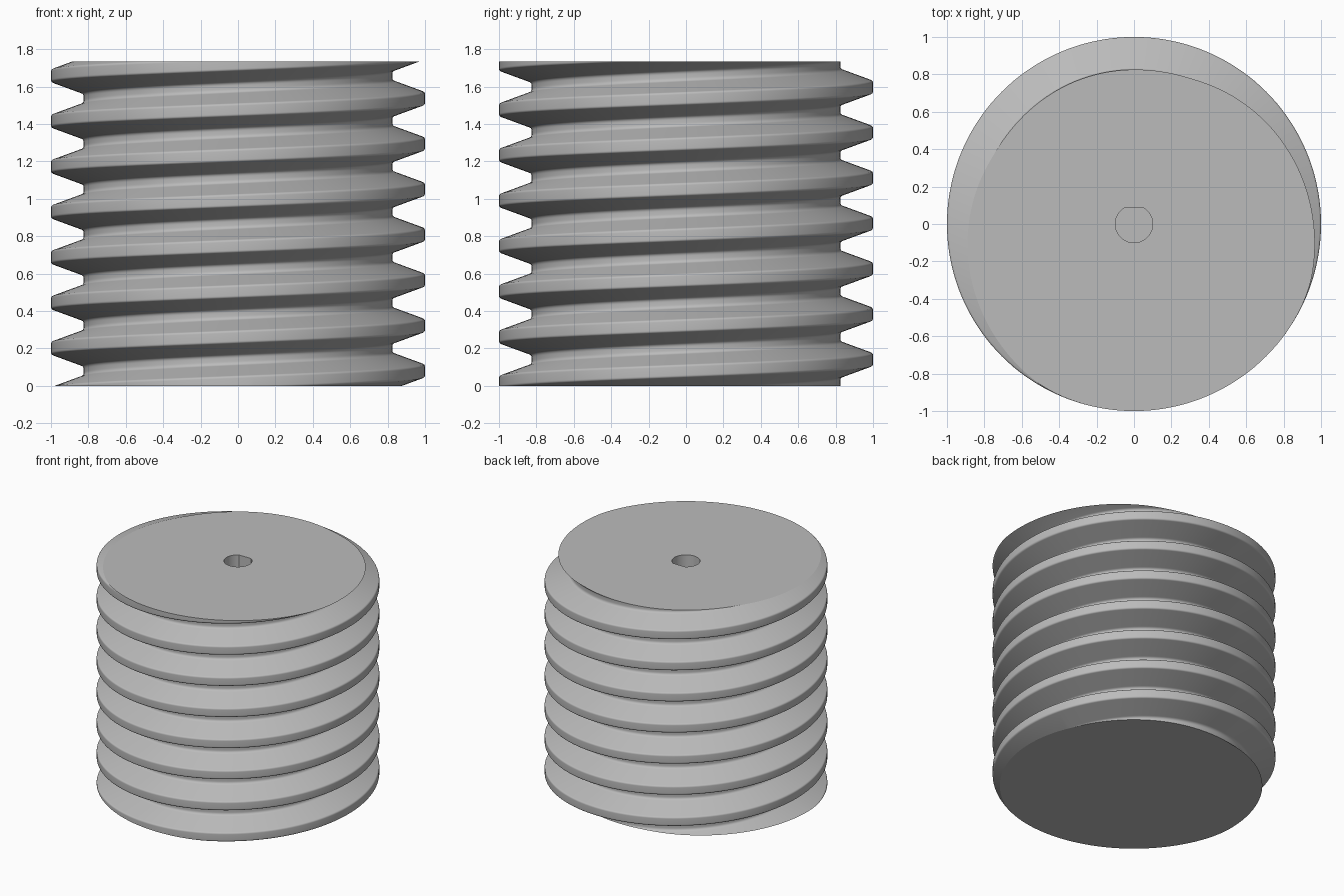
import bpy, bmesh, math
from mathutils import Vector

cube = bpy.data.objects.get("Cube")
if cube:
    bpy.data.objects.remove(cube, do_unlink=True)

HEIGHT, PITCH = 1.733, 0.2428
TIP, ROOT = 1.0, 0.825
CREST_HALF = 0.0325
FLANK = (TIP - ROOT) * math.tan(math.radians(20))
CREST_Z = 0.08          # crest height on the +x side
SEGS, STEPS = 144, 6    # sides per turn, steps per fillet

steel = bpy.data.materials.new("plain grey")
steel.use_nodes = True
colour = (0.5, 0.5, 0.5, 1)
steel.diffuse_color = colour
steel.node_tree.nodes["Principled BSDF"].inputs["Base Color"].default_value = colour


def thread_profile():
    """One pitch of the thread as (radius, height), with rounded corners."""
    low, high = CREST_HALF + FLANK, PITCH - CREST_HALF
    corners = [Vector(c) for c in ((TIP, -CREST_HALF), (TIP, CREST_HALF),
                                   (ROOT, low), (ROOT, high - FLANK))]
    shift = Vector((0, PITCH))
    points = []
    for i, c in enumerate(corners):
        before = corners[i - 1] - (shift if i == 0 else Vector((0, 0)))
        after = corners[i + 1] if i < 3 else corners[0] + shift
        cut = 0.011 if i < 2 else 0.017
        a = c + (before - c).normalized() * cut
        b = c + (after - c).normalized() * cut
        for s in range(STEPS + 1):
            t = s / STEPS
            points.append(a * (1 - t) ** 2 + c * 2 * t * (1 - t) + b * t ** 2)
    return points


# Helical thread surface, longer than needed at both ends
bm = bmesh.new()
profile = thread_profile()
count, turns = len(profile), 11
columns = []
for s in range(SEGS):
    angle = math.tau * s / SEGS
    lift = CREST_Z + PITCH * (s / SEGS - 2)
    columns.append([bm.verts.new((p.x * math.cos(angle), p.x * math.sin(angle),
                                  p.y + lift + PITCH * n))
                    for n in range(turns) for p in profile])
for s in range(SEGS):
    here, there = columns[s], columns[(s + 1) % SEGS]
    step = count if s == SEGS - 1 else 0
    for k in range(count * turns - 1 - step):
        bm.faces.new((here[k], there[k + step], there[k + step + 1], here[k + 1]))

# Flat ends
for z, normal in ((0, (0, 0, -1)), (HEIGHT, (0, 0, 1))):
    cut = bmesh.ops.bisect_plane(bm, geom=bm.verts[:] + bm.edges[:] + bm.faces[:],
                                 plane_co=(0, 0, z), plane_no=normal,
                                 clear_outer=True, dist=1e-5)
    rim = [e for e in bm.edges if all(abs(v.co.z - z) < 1e-4 for v in e.verts)
           and e.is_boundary]
    bmesh.ops.edgeloop_fill(bm, edges=rim)
bmesh.ops.recalc_face_normals(bm, faces=bm.faces[:])
mesh = bpy.data.meshes.new("worm_thread")
bm.to_mesh(mesh)
bm.free()
mesh.materials.append(steel)
worm = bpy.data.objects.new("worm_thread", mesh)
bpy.context.collection.objects.link(worm)

# Blind D-shaped shaft hole in the top
R, FLAT, DEPTH = 0.1, 0.085, 1.5
start = math.asin(FLAT / R)
sweep = math.pi + 2 * start
bm = bmesh.new()
outline = [bm.verts.new((R * math.cos(start - sweep * i / 40),
                         R * math.sin(start - sweep * i / 40), HEIGHT - DEPTH))
           for i in range(41)]
face = bm.faces.new(outline)
top = bmesh.ops.extrude_face_region(bm, geom=[face])["geom"]
bmesh.ops.translate(bm, vec=(0, 0, DEPTH + 0.1),
                    verts=[g for g in top if isinstance(g, bmesh.types.BMVert)])
bmesh.ops.recalc_face_normals(bm, faces=bm.faces[:])
cutter_mesh = bpy.data.meshes.new("hole_cutter")
bm.to_mesh(cutter_mesh)
bm.free()
cutter_mesh.materials.append(steel)
cutter = bpy.data.objects.new("hole_cutter", cutter_mesh)
cutter.hide_render = True
bpy.context.collection.objects.link(cutter)

bpy.context.view_layer.objects.active = worm
hole = worm.modifiers.new("shaft_hole", "BOOLEAN")
hole.operation, hole.solver, hole.object = "DIFFERENCE", "EXACT", cutter
bpy.ops.object.modifier_apply(modifier=hole.name)
bpy.data.objects.remove(cutter, do_unlink=True)

# Smooth thread, crisp rims
bm = bmesh.new()
bm.from_mesh(worm.data)
for f in bm.faces:
    f.smooth = abs(f.normal.z) < 0.999
for e in bm.edges:
    flat_end = any(not f.smooth for f in e.link_faces)
    e.smooth = not flat_end and e.calc_face_angle(0) < math.radians(30)
bm.to_mesh(worm.data)
bm.free()
